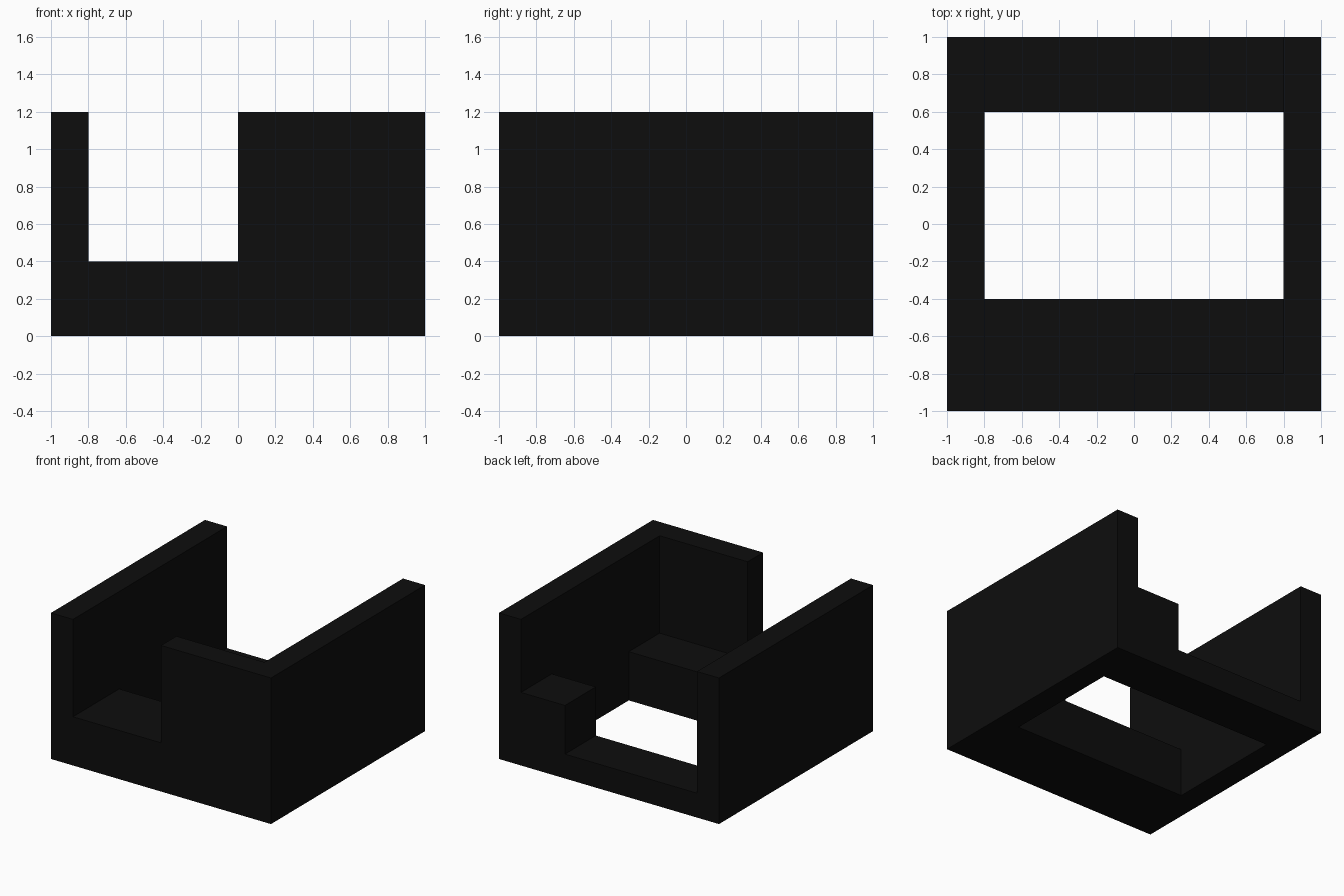
import bpy
import bmesh

if "Cube" in bpy.data.objects:
    bpy.data.objects.remove(bpy.data.objects["Cube"])

black = bpy.data.materials.new("matte_black")
black.diffuse_color = (0.004, 0.004, 0.004, 1.0)
black.use_nodes = True
black.node_tree.nodes["Principled BSDF"].inputs["Base Color"].default_value = black.diffuse_color


def box(name, x0, x1, y0, y1, z0, z1):
    """Axis-aligned box between two corners."""
    bm = bmesh.new()
    bmesh.ops.create_cube(bm, size=1)
    for v in bm.verts:
        v.co.x = x0 if v.co.x < 0 else x1
        v.co.y = y0 if v.co.y < 0 else y1
        v.co.z = z0 if v.co.z < 0 else z1
    mesh = bpy.data.meshes.new(name)
    bm.to_mesh(mesh)
    bm.free()
    mesh.materials.append(black)
    obj = bpy.data.objects.new(name, mesh)
    bpy.context.collection.objects.link(obj)
    return obj


# Tall side walls
box("left_wall", -1.0, -0.8, -1.0, 1.0, 0.0, 1.2)
box("right_wall", 0.8, 1.0, -1.0, 1.0, 0.0, 1.2)

# Front ledge and the half-width wall standing on its outer edge
box("front_ledge", -0.8, 0.8, -1.0, -0.4, 0.0, 0.4)
box("front_wall", 0.0, 0.8, -1.0, -0.8, 0.4, 1.2)

# Low back sill and the raised block in its corner
box("back_sill", -0.8, 0.4, 0.6, 1.0, 0.0, 0.2)
box("back_corner_block", 0.4, 0.8, 0.6, 1.0, 0.0, 0.6)
